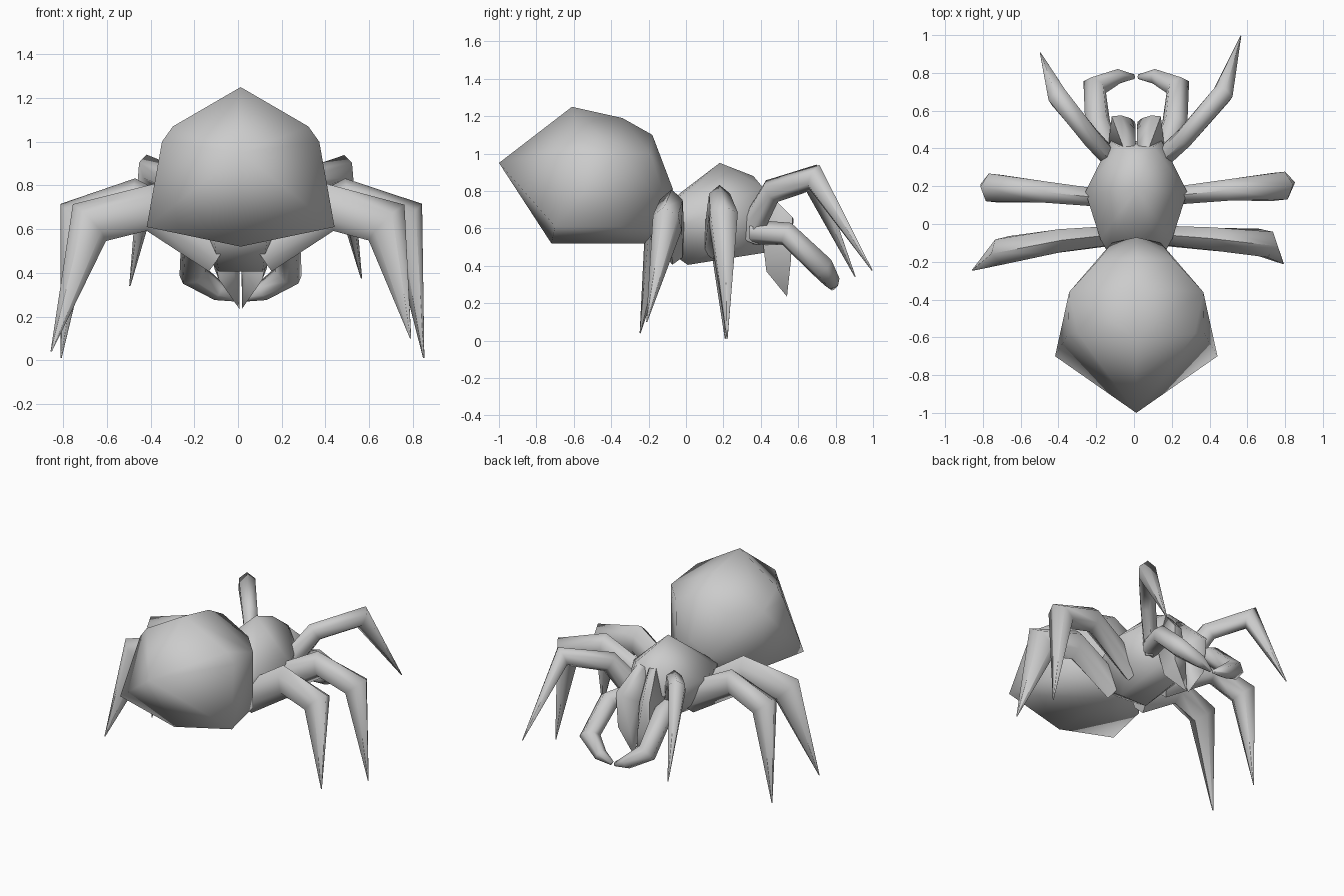
import bpy, bmesh, math
from mathutils import Vector

if "Cube" in bpy.data.objects:
    bpy.data.objects.remove(bpy.data.objects["Cube"])

CX = 0.012  # body centre line


def finish(bm, name):
    bmesh.ops.recalc_face_normals(bm, faces=bm.faces)
    me = bpy.data.meshes.new(name)
    bm.to_mesh(me)
    bm.free()
    for p in me.polygons:
        p.use_smooth = True
    me.set_sharp_from_angle(angle=math.radians(75))
    ob = bpy.data.objects.new(name, me)
    bpy.context.collection.objects.link(ob)
    return ob


def hull(name, pts, mirror=True, sx=1):
    """Faceted convex lump; points with x > 0 are mirrored."""
    bm = bmesh.new()
    for x, y, z in pts:
        bm.verts.new((CX + sx * x, y, z))
        if mirror and x > 0:
            bm.verts.new((CX - x, y, z))
    res = bmesh.ops.convex_hull(bm, input=bm.verts)
    junk = {v for v in res["geom_interior"] if isinstance(v, bmesh.types.BMVert)}
    bmesh.ops.delete(bm, geom=list(junk), context='VERTS')
    return finish(bm, name)


def limb(name, path, radii, side=None, sides=6):
    """Mitred six-sided tube; radii are (width, height) per path point."""
    path = [Vector(p) for p in path]
    if side is None:
        d = path[-1] - path[0]
        side = Vector((d.y, -d.x, 0))
    side = Vector(side).normalized()
    bm = bmesh.new()
    rings = []
    for i, (p, (w, h)) in enumerate(zip(path, radii)):
        a = (p - path[i - 1]).normalized() if i else None
        b = (path[i + 1] - p).normalized() if i < len(path) - 1 else a
        a = a or b
        t = (a + b).normalized()
        s = (side - t * side.dot(t)).normalized()
        u = s.cross(t) / max(0.5, t.dot(a))
        rings.append([bm.verts.new(p + s * w * math.sin(k * math.tau / sides)
                                   + u * h * math.cos(k * math.tau / sides))
                      for k in range(sides)])
    for r0, r1 in zip(rings, rings[1:]):
        for k in range(sides):
            n = (k + 1) % sides
            bm.faces.new((r0[k], r0[n], r1[n], r1[k]))
    bm.faces.new(rings[0])
    bm.faces.new(rings[-1])
    return finish(bm, name)


# big rear abdomen
hull("abdomen", [
    (0, -1.0, .95), (0, -.61, 1.25), (0, -.34, 1.19), (0, -.18, 1.10),
    (.31, -.58, 1.07), (.36, -.58, 1.0), (.355, -.36, 1.0), (.43, -.7, .61),
    (.355, -.36, .61), (.2, -.19, 1.0), (0, -.72, .52), (0, -.22, .52),
    (.17, -.17, .58), (.13, -.10, .72), (0, -.07, .81)])

# head and thorax
hull("thorax", [
    (0, .18, .95), (0, .36, .88), (.09, .41, .82), (.135, .44, .66),
    (.27, .17, .70), (.19, -.08, .68), (0, -.03, .79), (.14, -.17, .66),
    (.12, -.19, .54), (.1, .01, .405), (.1, .42, .47), (.19, .2, .52)])

# legs: base, hip bend, knee, tip (slightly different left and right)
leg_radii = {
    "front": [(.05, .08), (.055, .065), (.06, .06), (.003, .003)],
    "middle": [(.05, .10), (.065, .085), (.085, .08), (.003, .003)],
    "rear": [(.055, .10), (.07, .10), (.08, .10), (.003, .003)],
}
legs = {
    "front_leg_right": [(.13, .33, .56), (.27, .46, .80), (.47, .69, .87), (.565, .995, .375)],
    "front_leg_left": [(-.11, .33, .56), (-.23, .46, .80), (-.40, .67, .87), (-.495, .905, .34)],
    "middle_leg_right": [(.12, .14, .52), (.50, .18, .74), (.77, .20, .655), (.85, .22, .01)],
    "middle_leg_left": [(-.10, .13, .52), (-.48, .17, .74), (-.74, .19, .655), (-.81, .21, .01)],
    "rear_leg_right": [(.10, -.06, .49), (.42, -.08, .70), (.68, -.10, .63), (.79, -.21, .10)],
    "rear_leg_left": [(-.08, -.06, .49), (-.40, -.09, .70), (-.68, -.14, .63), (-.855, -.245, .04)],
}
for name, path in legs.items():
    limb(name, path, leg_radii[name.split("_")[0]])

for tag, s in (("right", 1), ("left", -1)):
    # curled feelers beside the mouth
    limb("feeler_" + tag,
         [(CX + s * x, y, z) for x, y, z in
          [(.14, .36, .58), (.205, .54, .57), (.22, .725, .395), (.10, .78, .315), (.012, .78, .28)]],
         [(.065, .07), (.065, .065), (.065, .06), (.045, .042), (.012, .015)],
         side=(-.18 * s, .51, .65))
    # fangs, flowing out of the forehead
    hull("fang_" + tag, [
        (.07, .41, .82), (.08, .575, .65), (.13, .57, .66), (.15, .4, .62),
        (.003, .5, .60), (.003, .38, .84), (.03, .56, .42), (.12, .56, .42),
        (.10, .43, .37), (.03, .45, .40), (.006, .54, .235)], mirror=False, sx=s)
